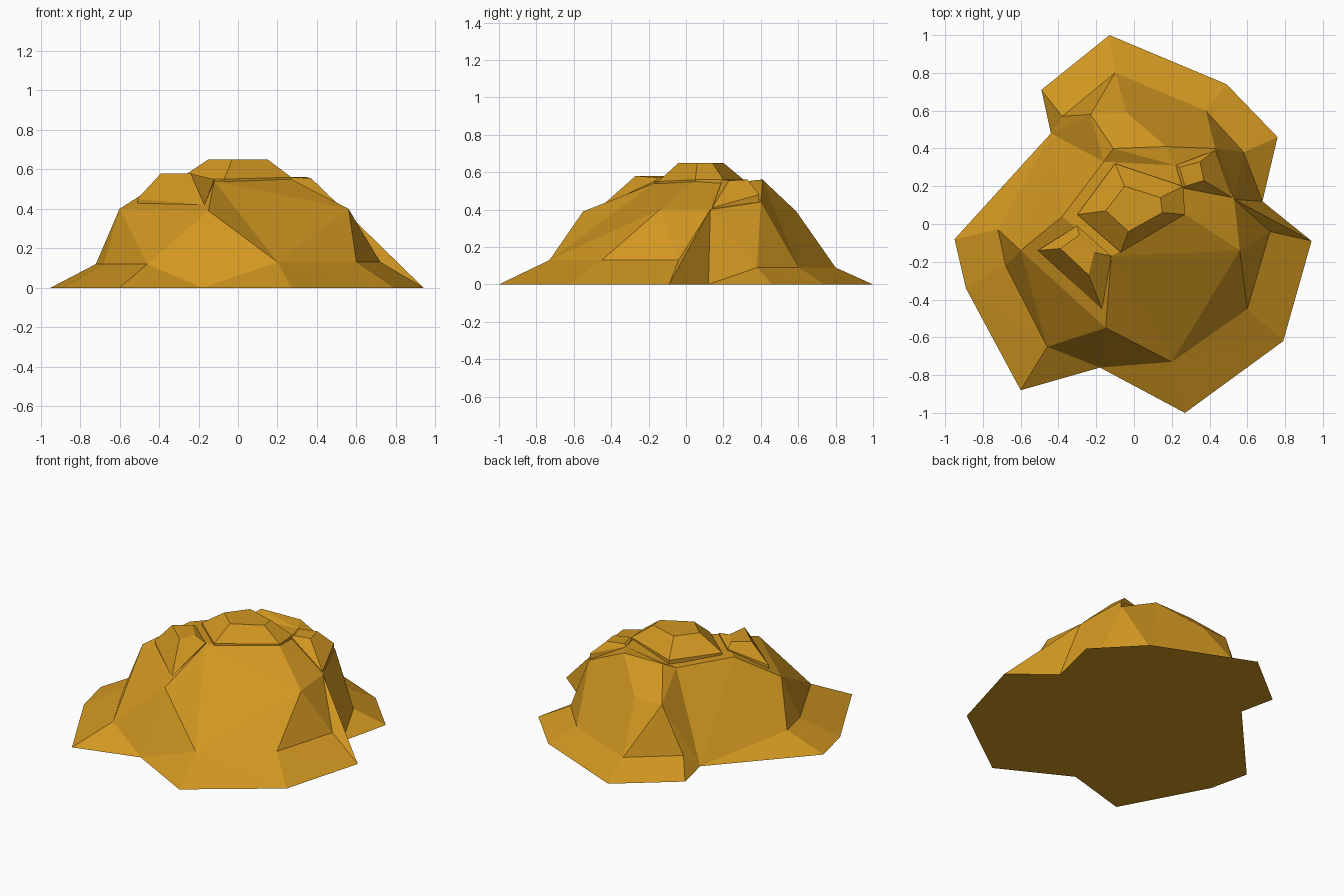
import bpy, bmesh
from mathutils import Vector
from mathutils.geometry import delaunay_2d_cdt

if "Cube" in bpy.data.objects:
    bpy.data.objects.remove(bpy.data.objects["Cube"])

mat = bpy.data.materials.new("ochre_stone")
mat.diffuse_color = (0.64, 0.31, 0.015, 1)
mat.use_nodes = True
mat.node_tree.nodes["Principled BSDF"].inputs["Base Color"].default_value = mat.diffuse_color


def finish(bm, name):
    bmesh.ops.recalc_face_normals(bm, faces=bm.faces)
    mesh = bpy.data.meshes.new(name)
    bm.to_mesh(mesh)
    bm.free()
    mesh.materials.append(mat)
    ob = bpy.data.objects.new(name, mesh)
    bpy.context.collection.objects.link(ob)
    return ob


def terrain(name, outline, heights, ridges):
    """Flat-bottomed faceted mound: outline at z=0, height points inside."""
    pts = [(x, y, 0) for x, y in outline] + heights
    n = len(outline)
    index = {p[:2]: i for i, p in enumerate(pts)}
    edges = [(index[a], index[b]) for a, b in ridges]
    res = delaunay_2d_cdt([Vector(p[:2]) for p in pts], edges,
                          [list(range(n))], 1, 1e-5)
    bm = bmesh.new()
    verts = []
    for co, src in zip(res[0], res[3]):
        z = pts[src[0]][2] if src else 0
        verts.append(bm.verts.new((co.x, co.y, z)))
    for f in res[2]:
        bm.faces.new([verts[i] for i in f])
    rim = [e for e in bm.edges if len(e.link_faces) == 1]
    bmesh.ops.contextual_create(bm, geom=rim)
    return finish(bm, name)


def boulder(name, base, top, sink=0.06):
    """Faceted rock lofted from a sunken base ring to a flat top."""
    bm = bmesh.new()
    rings = [[(x, y, z - sink) for x, y, z in base], base, top]
    rings = [[bm.verts.new(p) for p in r] for r in rings]
    n = len(base)
    for lo, hi in zip(rings, rings[1:]):
        for i in range(n):
            j = (i + 1) % n
            bm.faces.new((lo[i], lo[j], hi[j], hi[i]))
    bm.faces.new(rings[-1])
    bm.faces.new(rings[0][::-1])
    return finish(bm, name)


# Main mound: footprint, low terrace, shoulders, plateau
footprint = [(.94, -.09), (.68, .12), (.76, .46), (.49, .74), (-.13, 1),
             (-.49, .71), (-.44, .48), (-.95, -.08), (-.89, -.34),
             (-.60, -.88), (-.18, -.76), (.27, -1), (.79, -.62)]
terrace = [(.72, -.04, .13), (.58, .38, .09), (.38, .60, .09), (-.10, .80, .09),
           (-.38, .57, .09), (-.72, -.03, .12), (-.68, -.22, .12),
           (-.46, -.65, .12), (.20, -.73, .13), (.60, -.45, .13)]
shoulders = [(.56, -.14, .40), (.53, .13, .40), (.43, .40, .44), (-.04, .59, .39),
             (-.23, .58, .39), (-.16, .33, .52), (-.60, -.14, .40),
             (-.15, -.55, .39)]
plateau = [(-.12, -.17, .54), (.27, .05, .55), (-.11, .40, .56), (.17, .41, .56),
           (.22, .31, .55), (-.38, .04, .54)]
ridges = [((.94, -.09), (.53, .13)), ((-.44, .48), (-.60, -.14)),
          ((-.44, .48), (-.16, .33)), ((-.46, -.65), (-.15, -.55)),
          ((.20, -.73), (-.15, -.55)), ((.20, -.73), (.56, -.14)),
          ((-.46, -.65), (-.60, -.14)), ((-.10, .80), (.38, .60)),
          ((-.38, .57), (-.10, .80)), ((.53, .13), (.68, .12))]
terrain("mound", footprint, terrace + shoulders + plateau, ridges)

# Crown rock
boulder("crown_rock",
        [(-.30, .05, .55), (-.07, -.15, .55), (.27, .05, .56), (.26, .20, .56), (-.10, .32, .55)],
        [(-.15, .07, .65), (-.03, -.04, .65), (.15, .06, .65), (.14, .14, .65), (-.05, .20, .65)])
# Front left rock
boulder("front_rock",
        [(-.51, -.14, .45), (-.17, -.45, .42), (-.12, -.17, .55), (-.30, -.01, .55)],
        [(-.39, -.13, .58), (-.24, -.27, .58), (-.21, -.15, .57), (-.29, -.06, .58)])
# Back right rock
boulder("side_rock",
        [(.26, .19, .55), (.52, .14, .41), (.43, .39, .48), (.22, .31, .55)],
        [(.27, .20, .56), (.37, .23, .555), (.35, .33, .56), (.24, .30, .56)])
